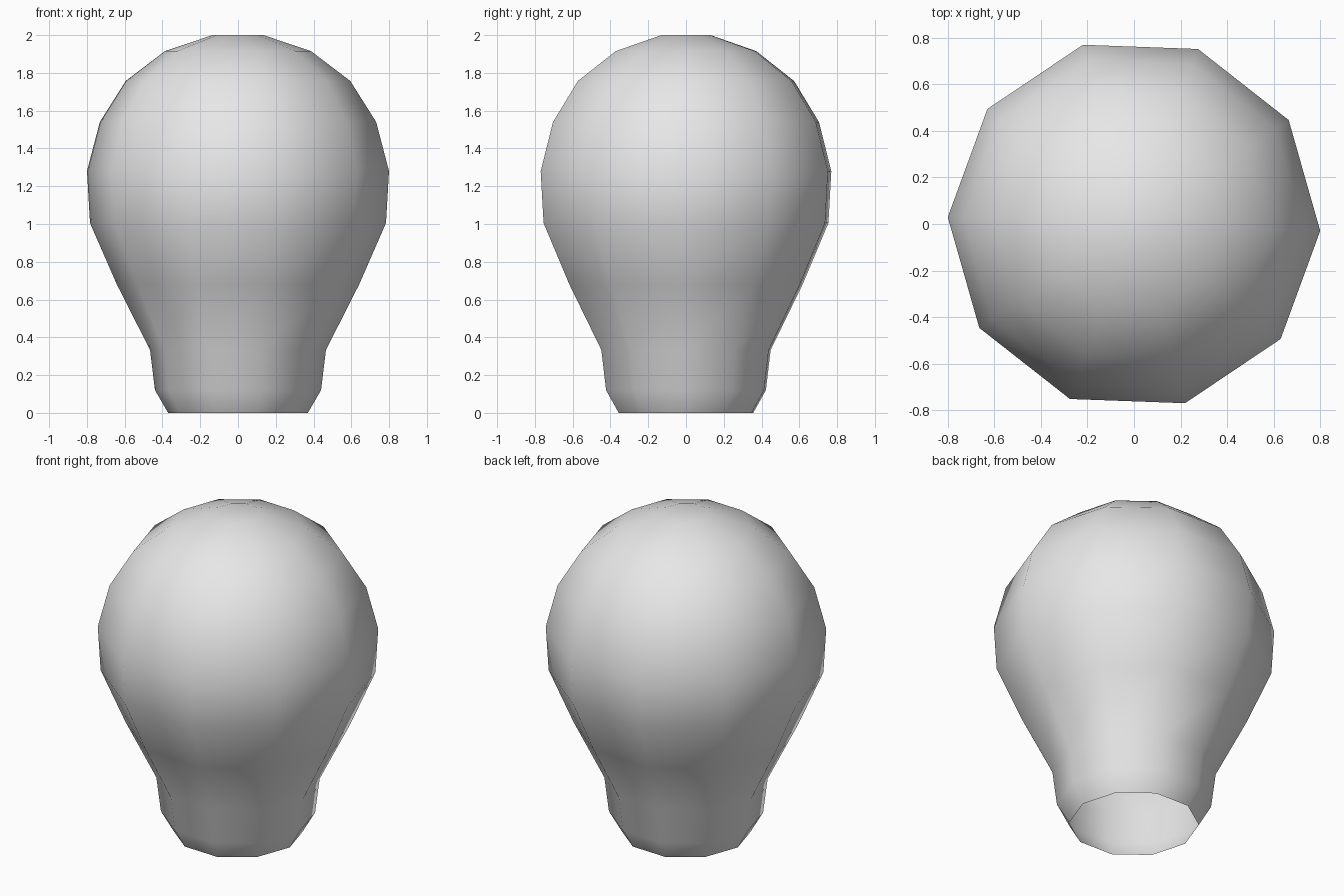
import bpy, bmesh, math

if "Cube" in bpy.data.objects:
    bpy.data.objects.remove(bpy.data.objects["Cube"])

SIDES = 10
TURN = math.radians(-2.1)
# (radius, height) from the open neck up to the dome
PROFILE = [(0.37, 0.0), (0.44, 0.12), (0.466, 0.333), (0.642, 0.68), (0.784, 1.005),
           (0.80, 1.28), (0.732, 1.54), (0.595, 1.757), (0.387, 1.915), (0.135, 2.0)]

bm = bmesh.new()

# stacked rings
rings = []
for r, z in PROFILE:
    rings.append([bm.verts.new((r * math.cos(TURN + math.tau * i / SIDES),
                                r * math.sin(TURN + math.tau * i / SIDES), z))
                  for i in range(SIDES)])

# walls between rings; the bottom stays open
for low, high in zip(rings, rings[1:]):
    for i in range(SIDES):
        j = (i + 1) % SIDES
        bm.faces.new((low[i], low[j], high[j], high[i]))

# crown cap
bm.faces.new(rings[-1])

for f in bm.faces:
    f.smooth = True

mesh = bpy.data.meshes.new("bulb_glass")
bm.to_mesh(mesh)
bm.free()

mat = bpy.data.materials.new("light grey")
mat.diffuse_color = (0.8, 0.8, 0.8, 1.0)
mat.use_nodes = True
mat.node_tree.nodes["Principled BSDF"].inputs["Base Color"].default_value = mat.diffuse_color
mesh.materials.append(mat)

bulb = bpy.data.objects.new("bulb_glass", mesh)
bpy.context.collection.objects.link(bulb)
